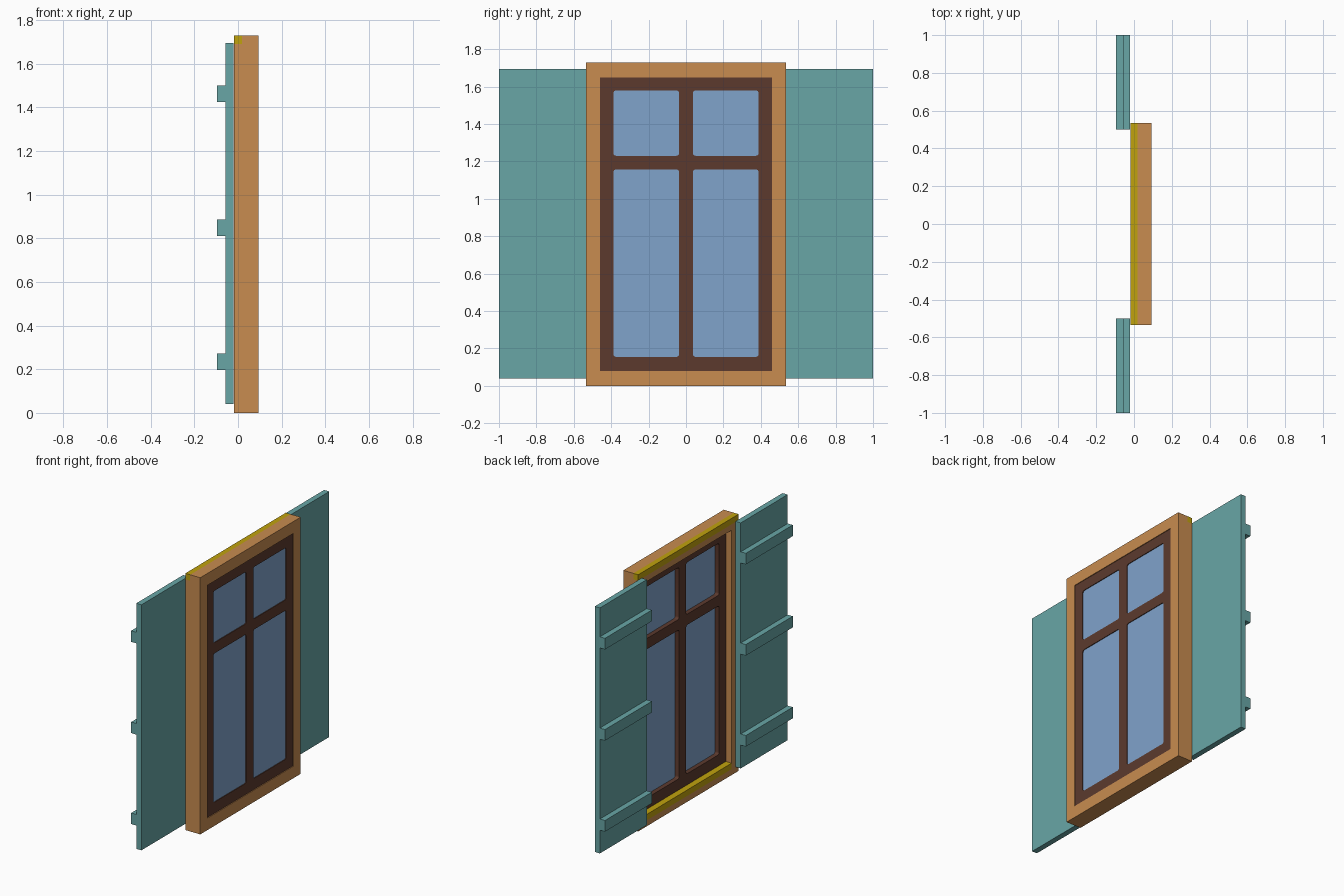
import bpy, bmesh, math

if "Cube" in bpy.data.objects:
    bpy.data.objects.remove(bpy.data.objects["Cube"])


def material(name, rgb):
    m = bpy.data.materials.new(name)
    m.diffuse_color = (*rgb, 1)
    m.use_nodes = True
    m.node_tree.nodes["Principled BSDF"].inputs["Base Color"].default_value = m.diffuse_color
    return m


WOOD = material("light_wood", (0.578, 0.262, 0.08))
DARK = material("dark_wood", (0.107, 0.042, 0.027))
TEAL = material("teal_paint", (0.138, 0.381, 0.381))
GLASS = material("blue_glass", (0.216, 0.366, 0.597))
YELLOW = material("yellow_rail", (0.53, 0.36, 0.004))


def boxes(name, mat, spans):
    """One object from boxes given as (x0, x1, y0, y1, z0, z1)."""
    bm = bmesh.new()
    for x0, x1, y0, y1, z0, z1 in spans:
        for v in bmesh.ops.create_cube(bm, size=1)["verts"]:
            v.co = (x0 + (x1 - x0) * (v.co.x + 0.5),
                    y0 + (y1 - y0) * (v.co.y + 0.5),
                    z0 + (z1 - z0) * (v.co.z + 0.5))
    me = bpy.data.meshes.new(name)
    bm.to_mesh(me)
    bm.free()
    me.materials.append(mat)
    ob = bpy.data.objects.new(name, me)
    bpy.context.collection.objects.link(ob)
    return ob


def rounded(y0, y1, z0, z1, r, steps=4):
    """Outline of a rectangle with rounded corners."""
    if r == 0:
        return [(y0, z0), (y1, z0), (y1, z1), (y0, z1)]
    pts = []
    for i, (cy, cz) in enumerate([(y1 - r, z1 - r), (y0 + r, z1 - r),
                                  (y0 + r, z0 + r), (y1 - r, z0 + r)]):
        for s in range(steps + 1):
            a = math.pi / 2 * (i + s / steps)
            pts.append((cy + r * math.cos(a), cz + r * math.sin(a)))
    return pts


def plate(name, mat, outlines, x0, x1):
    """Flat plate in the window plane; later outlines are holes."""
    cu = bpy.data.curves.new(name, "CURVE")
    cu.dimensions = "2D"
    cu.fill_mode = "BOTH"
    cu.extrude = (x1 - x0) / 2
    for pts in outlines:
        sp = cu.splines.new("POLY")
        sp.points.add(len(pts) - 1)
        for p, (y, z) in zip(sp.points, pts):
            p.co = (y, z, 0, 1)
        sp.use_cyclic_u = True
    cu.materials.append(mat)
    ob = bpy.data.objects.new(name, cu)
    ob.rotation_euler = (math.pi / 2, 0, math.pi / 2)
    ob.location.x = (x0 + x1) / 2
    bpy.context.collection.objects.link(ob)
    bpy.ops.object.select_all(action="DESELECT")
    ob.select_set(True)
    bpy.context.view_layer.objects.active = ob
    bpy.ops.object.convert(target="MESH")


XB, XF = -0.018, 0.093          # back and front of the frame
W, H = 0.535, 1.73              # half width and height
IW, Z0, Z1 = 0.46, 0.08, 1.65   # opening
SASH = 0.025                    # back of the sash
RT, RB = 0.018, SASH            # depth of the yellow rails

# Outer frame, with steps where the yellow rails sit
boxes("frame", WOOD, [
    (XB, XF, -W, -IW, 0, 1.69), (XB, XF, IW, W, 0, 1.69),
    (XB, XF, -IW, IW, Z1, 1.69), (RT, XF, -W, W, 1.69, H),
    (XB, XF, -IW, IW, 0, 0.04), (RB, XF, -IW, IW, 0.04, Z0)])
boxes("top_rail", YELLOW, [(XB, RT, -W, W, 1.69, H)])
boxes("bottom_rail", YELLOW, [(XB, RB, -IW, IW, 0.04, Z0)])

# Sash with four rounded panes
panes = [rounded(*y, *z, 0.015)
         for y in ((-0.388, -0.037), (0.037, 0.388))
         for z in ((0.155, 1.158), (1.23, 1.58))]
plate("sash", DARK, [rounded(-IW, IW, Z0, Z1, 0)] + panes, SASH, 0.088)
boxes("glass", GLASS, [(0.055, 0.083, -0.42, 0.42, 0.12, 1.61)])

# Shutters with three battens each
for side, y0, y1 in (("left", -1, -0.5), ("right", 0.5, 1)):
    boxes(side + "_shutter", TEAL, [(-0.058, -0.02, y0, y1, 0.04, 1.695)])
    boxes(side + "_shutter_battens", TEAL,
          [(-0.096, -0.058, y0, y1, z, z + 0.075) for z in (0.197, 0.81, 1.425)])
